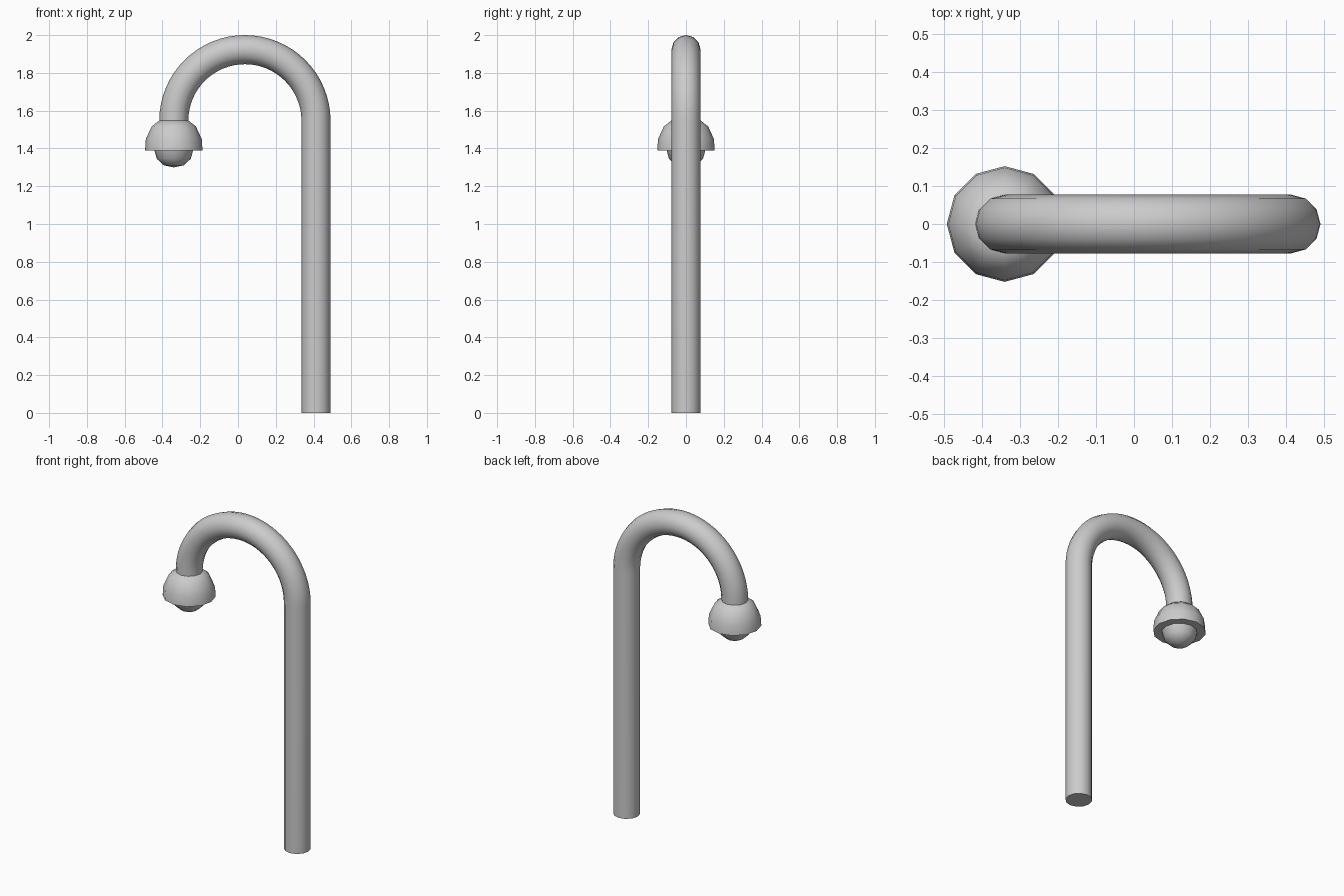
import bpy, bmesh
from math import sin, cos, pi, radians

if "Cube" in bpy.data.objects:
    bpy.data.objects.remove(bpy.data.objects["Cube"])

SIDES = 12
TUBE_R = 0.077
LAMP_X, POLE_X = -0.34, 0.413
ARC_X, ARC_R = (LAMP_X + POLE_X) / 2, (POLE_X - LAMP_X) / 2
ARC_Z = 2 - TUBE_R - ARC_R


def ring(bm, cx, cz, r, tilt=0.0):
    """Ring of vertices whose local x axis is tilted in the xz plane."""
    out = []
    for i in range(SIDES):
        a = 2 * pi * i / SIDES
        u = r * cos(a)
        out.append(bm.verts.new((cx + u * cos(tilt), r * sin(a), cz + u * sin(tilt))))
    return out


def skin(name, rings_data):
    """Closed surface through a list of (x, z, radius, tilt) rings."""
    bm = bmesh.new()
    rings = [ring(bm, *d) for d in rings_data]
    for a, b in zip(rings, rings[1:]):
        for i in range(SIDES):
            j = (i + 1) % SIDES
            bm.faces.new((a[i], a[j], b[j], b[i]))
    bm.faces.new(rings[0])
    bm.faces.new(rings[-1])
    bmesh.ops.recalc_face_normals(bm, faces=bm.faces)
    me = bpy.data.meshes.new(name)
    bm.to_mesh(me)
    bm.free()
    ob = bpy.data.objects.new(name, me)
    bpy.context.collection.objects.link(ob)
    bpy.ops.object.select_all(action='DESELECT')
    ob.select_set(True)
    bpy.context.view_layer.objects.active = ob
    bpy.ops.object.shade_smooth_by_angle(angle=radians(50))
    return ob


# Post with hooked top
path = [(POLE_X, 0, TUBE_R, 0)]
for i in range(33):
    t = pi * i / 32
    path.append((ARC_X + ARC_R * cos(t), ARC_Z + ARC_R * sin(t), TUBE_R, t))
skin("hooked_post", path)

# Domed lamp shade with flat underside
shade = [(0.152, 1.39), (0.148, 1.45), (0.117, 1.517), (0.078, 1.547)]
skin("lamp_shade", [(LAMP_X, z, r, 0) for r, z in shade])

# Bulb: half sphere under the shade
bulb = [(0.103, 1.392), (0.09, 1.345), (0.053, 1.311), (0.002, 1.3)]
skin("bulb", [(LAMP_X, z, r, 0) for r, z in bulb])
